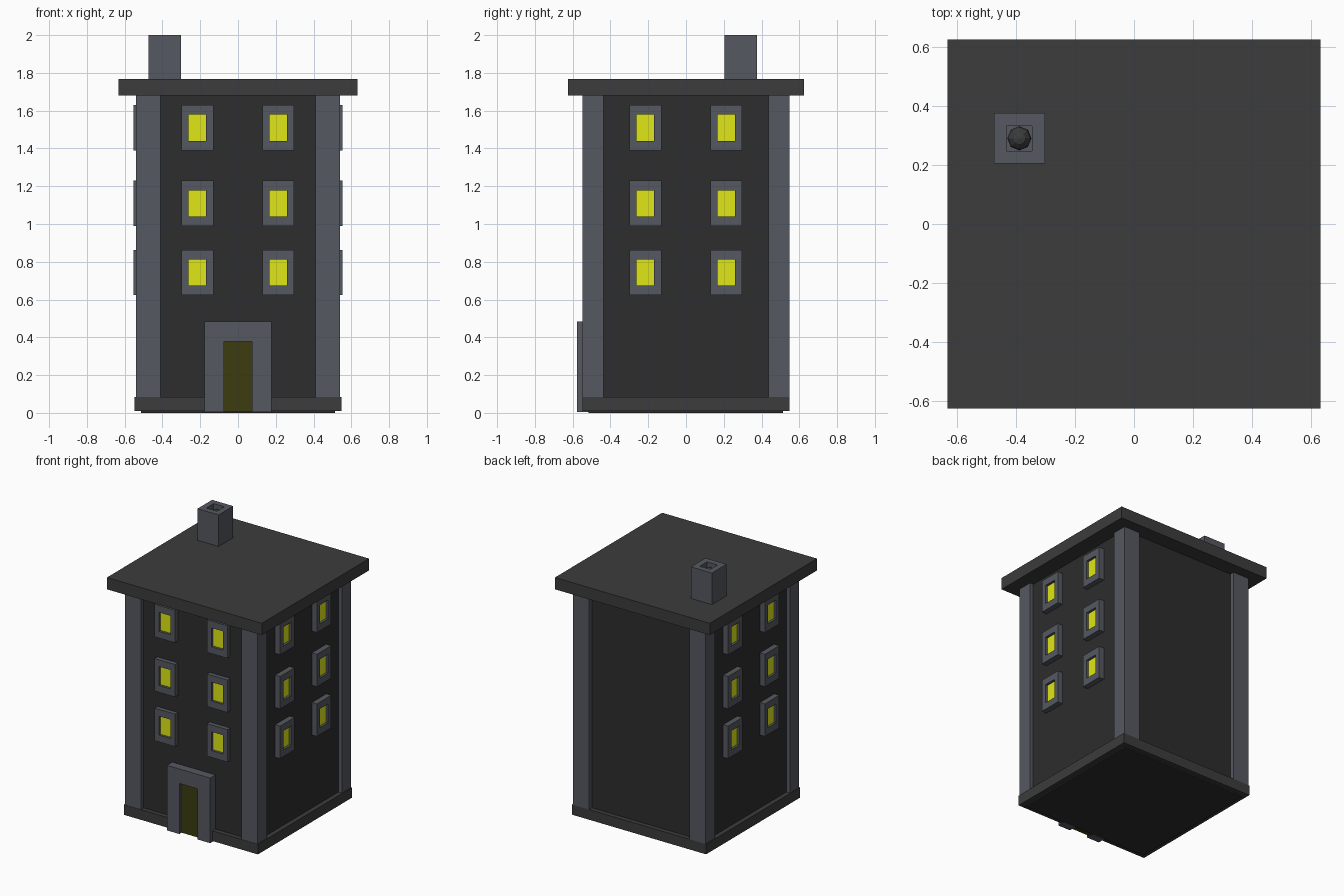
import bpy, bmesh
from math import radians
from mathutils import Matrix, Vector

if "Cube" in bpy.data.objects:
    bpy.data.objects.remove(bpy.data.objects["Cube"])


def material(name, rgb):
    m = bpy.data.materials.new(name)
    m.diffuse_color = (*rgb, 1)
    m.use_nodes = True
    m.node_tree.nodes["Principled BSDF"].inputs["Base Color"].default_value = m.diffuse_color
    return m


WALL = material("dark_wall", (0.026, 0.026, 0.026))
TRIM = material("dark_trim", (0.045, 0.045, 0.045))
STONE = material("grey_stone", (0.09, 0.098, 0.118))
GLASS = material("lit_glass", (0.75, 0.80, 0.008))
DOOR = material("door_olive", (0.045, 0.045, 0.005))


def finish(name, bm, *mats):
    bmesh.ops.recalc_face_normals(bm, faces=bm.faces)
    me = bpy.data.meshes.new(name)
    bm.to_mesh(me)
    bm.free()
    for m in mats:
        me.materials.append(m)
    ob = bpy.data.objects.new(name, me)
    bpy.context.collection.objects.link(ob)
    return ob


def cube(lo, hi):
    bm = bmesh.new()
    lo, hi = Vector(lo), Vector(hi)
    bmesh.ops.create_cube(bm, size=1, matrix=Matrix.Translation((lo + hi) / 2)
                          @ Matrix.Diagonal((*(hi - lo), 1)))
    return bm


def box(name, lo, hi, mat):
    return finish(name, cube(lo, hi), mat)


def recess(bm, direction, scale, depth, slot=0):
    """Inset the face pointing along direction and sink it."""
    d = Vector(direction)
    face = max(bm.faces, key=lambda f: f.calc_center_median().dot(d))
    mid = face.calc_center_median()
    rim = list(face.verts)
    inner = [bm.verts.new(mid + (v.co - mid) * Vector(scale)) for v in rim]
    deep = [bm.verts.new(v.co - d * depth) for v in inner]
    bm.faces.remove(face)
    for a, b in ((rim, inner), (inner, deep)):
        for i in range(4):
            j = (i + 1) % 4
            bm.faces.new((a[i], a[j], b[j], b[i]))
    bm.faces.new(deep).material_index = slot


# Main body, base course and roof slab
box("walls", (-0.513, -0.515, 0), (0.513, 0.513, 1.69), WALL)
box("base_course", (-0.547, -0.549, 0.01), (0.547, 0.547, 0.085), TRIM)
box("roof_slab", (-0.632, -0.625, 1.68), (0.632, 0.625, 1.767), TRIM)

# Corner pillars
for sx, side in ((-1, "left"), (1, "right")):
    for sy, end in ((-1, "front"), (1, "back")):
        xs = sorted((sx * 0.41, sx * 0.541))
        ys = sorted((sy * 0.437, sy * 0.547))
        box(f"pillar_{end}_{side}", (xs[0], ys[0], 0.085), (xs[1], ys[1], 1.68), STONE)

# Windows: two columns and three rows on the front and both sides
for wall, angle, reach in (("front", 0, 0.547), ("right", 90, 0.553), ("left", -90, 0.553)):
    for row, z in enumerate((0.743, 1.109, 1.509), 1):
        for col, x in enumerate((-0.215, 0.213), 1):
            bm = cube((x - 0.084, -reach, z - 0.12), (x + 0.084, -0.505, z + 0.12))
            recess(bm, (0, -1, 0), (0.55, 1, 0.58), 0.018, 1)
            bmesh.ops.rotate(bm, verts=bm.verts, cent=(0, 0, 0),
                             matrix=Matrix.Rotation(radians(angle), 3, 'Z'))
            finish(f"window_{wall}_{row}_{col}", bm, STONE, GLASS)

# Door surround: an upside-down U extruded back into the wall
profile = [(-0.177, 0.005), (-0.177, 0.485), (0.177, 0.485), (0.177, 0.005),
           (0.075, 0.005), (0.075, 0.378), (-0.075, 0.378), (-0.075, 0.005)]
bm = bmesh.new()
face = bm.faces.new([bm.verts.new((x, -0.577, z)) for x, z in profile])
ext = bmesh.ops.extrude_face_region(bm, geom=[face], use_keep_orig=True)
bmesh.ops.translate(bm, vec=(0, 0.07, 0),
                    verts=[g for g in ext["geom"] if isinstance(g, bmesh.types.BMVert)])
finish("door_surround", bm, STONE)
box("door", (-0.075, -0.556, 0.008), (0.075, -0.51, 0.378), DOOR)

# Chimney with a square flue and a rounded cap inside it
bm = cube((-0.474, 0.205, 1.76), (-0.302, 0.375, 2.0))
recess(bm, (0, 0, 1), (0.5, 0.5, 1), 0.1)
finish("chimney", bm, STONE)
bm = bmesh.new()
bmesh.ops.create_uvsphere(bm, u_segments=8, v_segments=6, radius=0.041,
                          matrix=Matrix.Translation((-0.388, 0.29, 1.945)))
finish("flue_cap", bm, TRIM)
